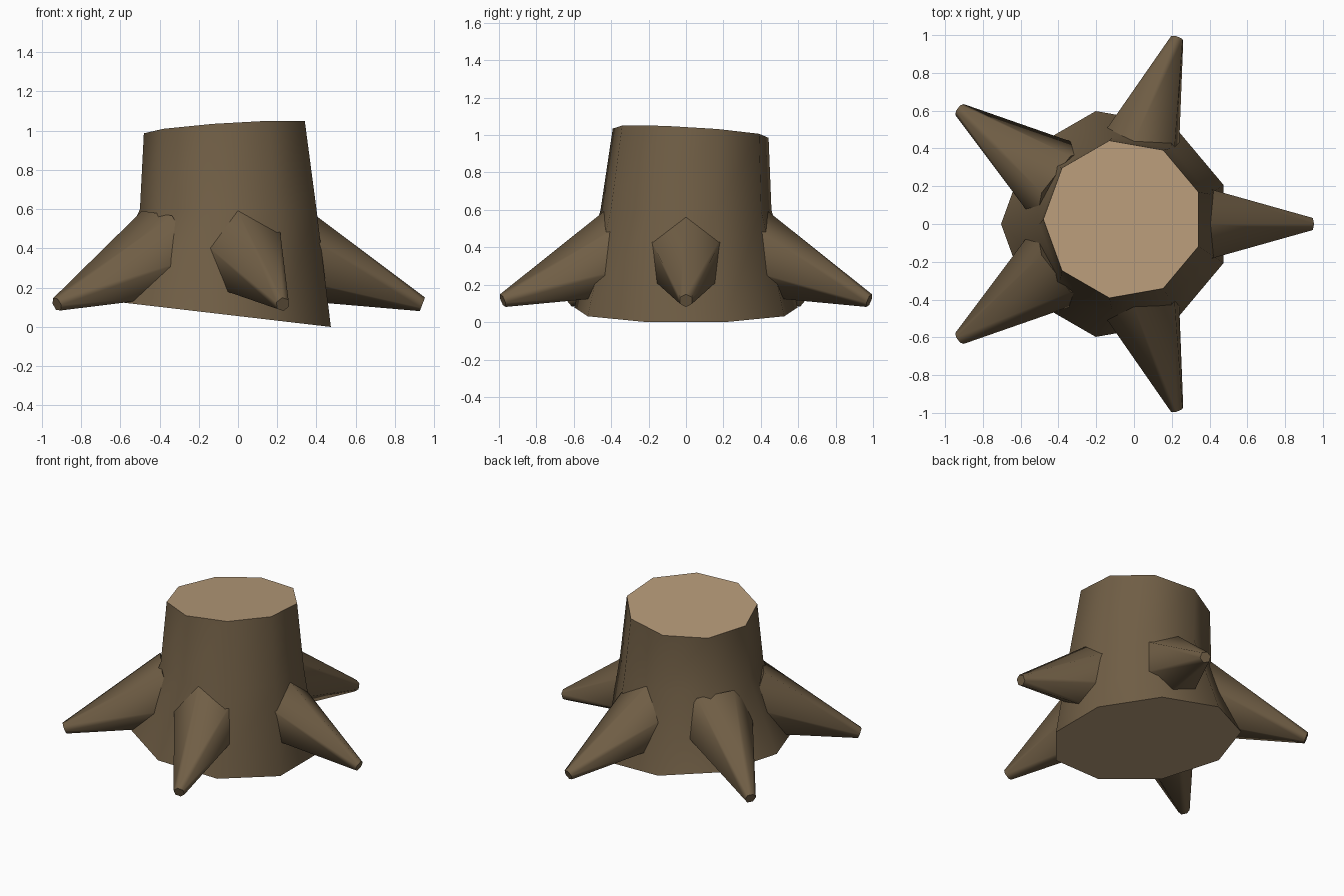
import bpy, math
from mathutils import Vector

if "Cube" in bpy.data.objects:
    bpy.data.objects.remove(bpy.data.objects["Cube"])


def material(name, color):
    m = bpy.data.materials.new(name)
    m.diffuse_color = (*color, 1)
    m.use_nodes = True
    m.node_tree.nodes["Principled BSDF"].inputs["Base Color"].default_value = m.diffuse_color
    return m


bark = material("bark", (0.162, 0.112, 0.06))
cut_wood = material("cut_wood", (0.47, 0.325, 0.19))


def ring(n, r, cx=0, cy=0, start=0.0):
    return [(cx + r * math.cos(start + 2 * math.pi * i / n),
             cy + r * math.sin(start + 2 * math.pi * i / n)) for i in range(n)]


def loft(name, rings, mats, angle):
    """Skin a list of equal rings and cap both ends (first and last face)."""
    n = len(rings[0])
    verts = [v for r in rings for v in r]
    faces = [tuple(reversed(range(n)))]
    for k in range(len(rings) - 1):
        for i in range(n):
            j = (i + 1) % n
            faces.append((k * n + i, k * n + j, (k + 1) * n + j, (k + 1) * n + i))
    faces.append(tuple(range((len(rings) - 1) * n, len(rings) * n)))
    me = bpy.data.meshes.new(name)
    me.from_pydata(verts, [], faces)
    for m in mats:
        me.materials.append(m)
    ob = bpy.data.objects.new(name, me)
    bpy.context.collection.objects.link(ob)
    bpy.ops.object.select_all(action='DESELECT')
    ob.select_set(True)
    bpy.context.view_layer.objects.active = ob
    bpy.ops.object.shade_smooth_by_angle(angle=math.radians(angle))
    return ob


# Trunk: nine-sided, flared, with slanted base and slanted cut
base = [(x, y, (0.472 - x) * 0.117) for x, y in ring(9, 0.607, -0.097, 0, math.pi)]
middle = [(x, y, 0.6) for x, y in ring(9, 0.464, -0.036, 0, math.pi)]
top = [(x, y, 1.02 + 0.066 * x - 0.06 * y) for x, y in ring(9, 0.423, -0.057, 0.025, math.pi)]
trunk = loft("trunk", [base, middle, top], [bark, cut_wood], 50)
# Bare wood on both cut ends
for i in (0, -1):
    trunk.data.polygons[i].material_index = 1
    trunk.data.polygons[i].use_smooth = False

# Roots: five tapered six-sided spikes sloping outward and down
slope = math.radians(20.9)
for k in range(5):
    a = math.radians(72 * k)
    out = Vector((math.cos(a), math.sin(a), 0))
    axis = out * math.cos(slope) - Vector((0, 0, math.sin(slope)))
    rot = Vector((0, 0, 1)).rotation_difference(axis)
    tip = Vector((-0.09, 0, 0.115)) + out * 1.03
    rings = [[tip + rot @ Vector((x, y, z)) for x, y in ring(6, r)]
             for z, r in ((-0.74, 0.249), (0, 0.037))]
    loft(f"root_{k + 1}", rings, [bark], 65)
